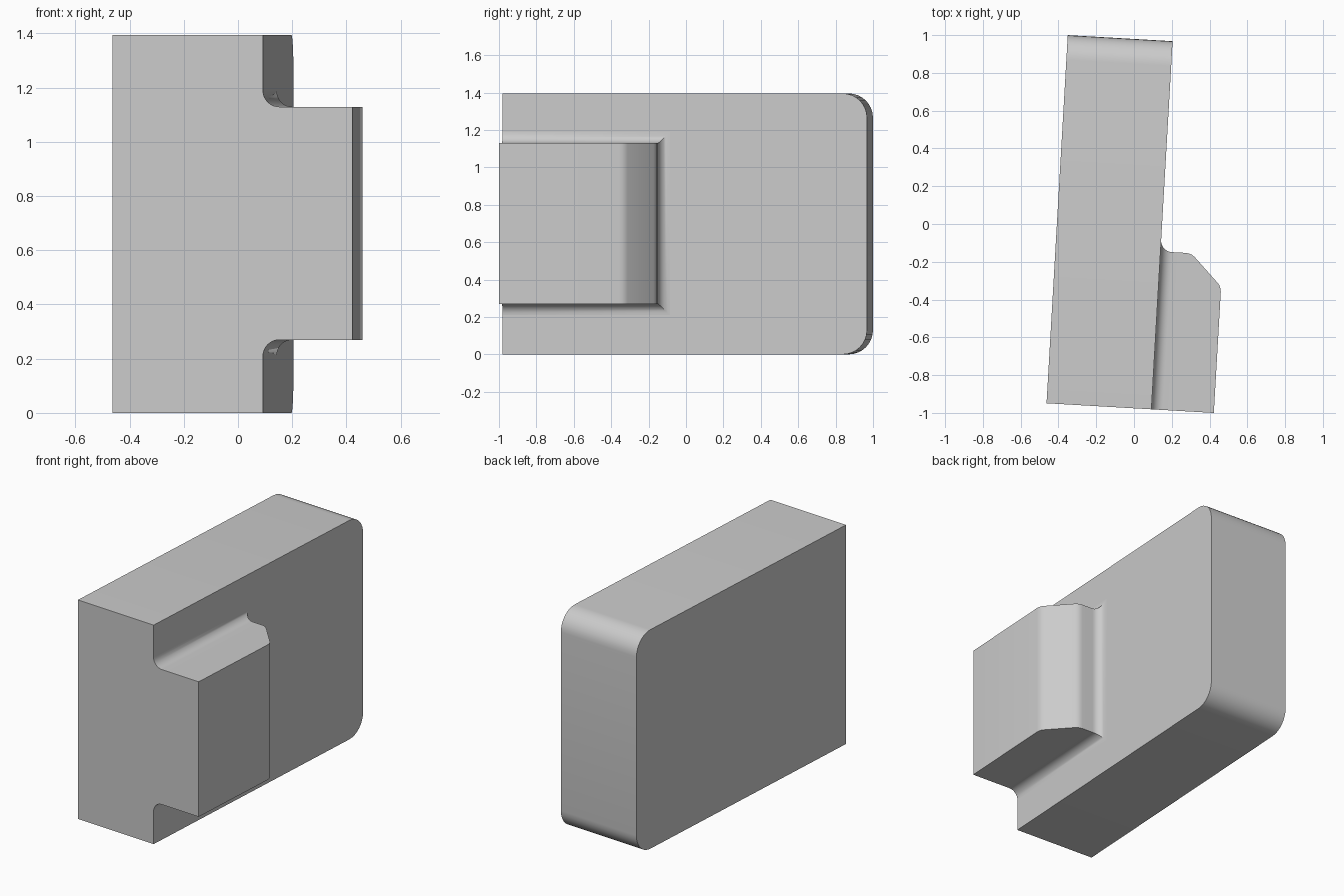
import bpy, bmesh, math
from mathutils import Matrix, Vector

cube = bpy.data.objects.get("Cube")
if cube:
    bpy.data.objects.remove(cube, do_unlink=True)

WIDTH, LENGTH, HEIGHT = 0.556, 1.952, 1.395
CORNER, FILLET, TAB_HALF = 0.13, 0.06, 0.43
MID = HEIGHT / 2 + 0.002
# Everything is laid out square from one corner, then turned slightly about z
PLACE = Matrix.Translation((-0.463, -0.949, 0)) @ Matrix.Rotation(math.radians(-3.3), 4, 'Z')

grey = bpy.data.materials.new("light grey")
grey.use_nodes = True
color = (0.6, 0.6, 0.6, 1)
grey.diffuse_color = color
grey.node_tree.nodes["Principled BSDF"].inputs["Base Color"].default_value = color


def loft(name, rings):
    """Skin matching rings of points and cap both ends."""
    bm = bmesh.new()
    loops = [[bm.verts.new(PLACE @ Vector(p)) for p in ring] for ring in rings]
    for a, b in zip(loops, loops[1:]):
        for i in range(len(a)):
            j = (i + 1) % len(a)
            bm.faces.new((a[i], a[j], b[j], b[i]))
    bm.faces.new(loops[0][::-1])
    bm.faces.new(loops[-1])
    bmesh.ops.recalc_face_normals(bm, faces=bm.faces)
    mesh = bpy.data.meshes.new(name)
    bm.to_mesh(mesh)
    bm.free()
    mesh.materials.append(grey)
    obj = bpy.data.objects.new(name, mesh)
    bpy.context.collection.objects.link(obj)
    bpy.ops.object.select_all(action='DESELECT')
    obj.select_set(True)
    bpy.context.view_layer.objects.active = obj
    bpy.ops.object.shade_smooth_by_angle(angle=math.radians(30))
    return obj


def arc(cx, cy, r, start, end, steps):
    angles = [math.radians(start + (end - start) * i / steps) for i in range(steps + 1)]
    return [(cx + r * math.cos(a), cy + r * math.sin(a)) for a in angles]


# Main block: side outline with two rounded back corners
outline = [(0, 0)]
outline += arc(LENGTH - CORNER, CORNER, CORNER, -90, 0, 8)
outline += arc(LENGTH - CORNER, HEIGHT - CORNER, CORNER, 0, 90, 8)
outline += [(0, HEIGHT)]
loft("main_block", [[(x, y, z) for y, z in outline] for x in (0, WIDTH)])

# Side tab: rectangles stacked outward, flared into a fillet at the block
TAB_END = 0.837
sections = [(WIDTH - 0.02, TAB_END + FILLET, TAB_HALF + FILLET)]
for x, d in arc(WIDTH + FILLET, FILLET, FILLET, 180, 270, 8):
    sections.append((x, TAB_END + d, TAB_HALF + d))
# Chamfered back corner with eased edges
for x, end in [(0.69, TAB_END), (0.707, 0.835), (0.723, 0.829), (0.737, 0.819),
               (0.868, 0.688), (0.878, 0.675), (0.884, 0.66), (0.887, 0.641)]:
    sections.append((x, end, TAB_HALF))
loft("side_tab", [[(x, 0, MID - h), (x, end, MID - h), (x, end, MID + h), (x, 0, MID + h)]
                  for x, end, h in sections])
